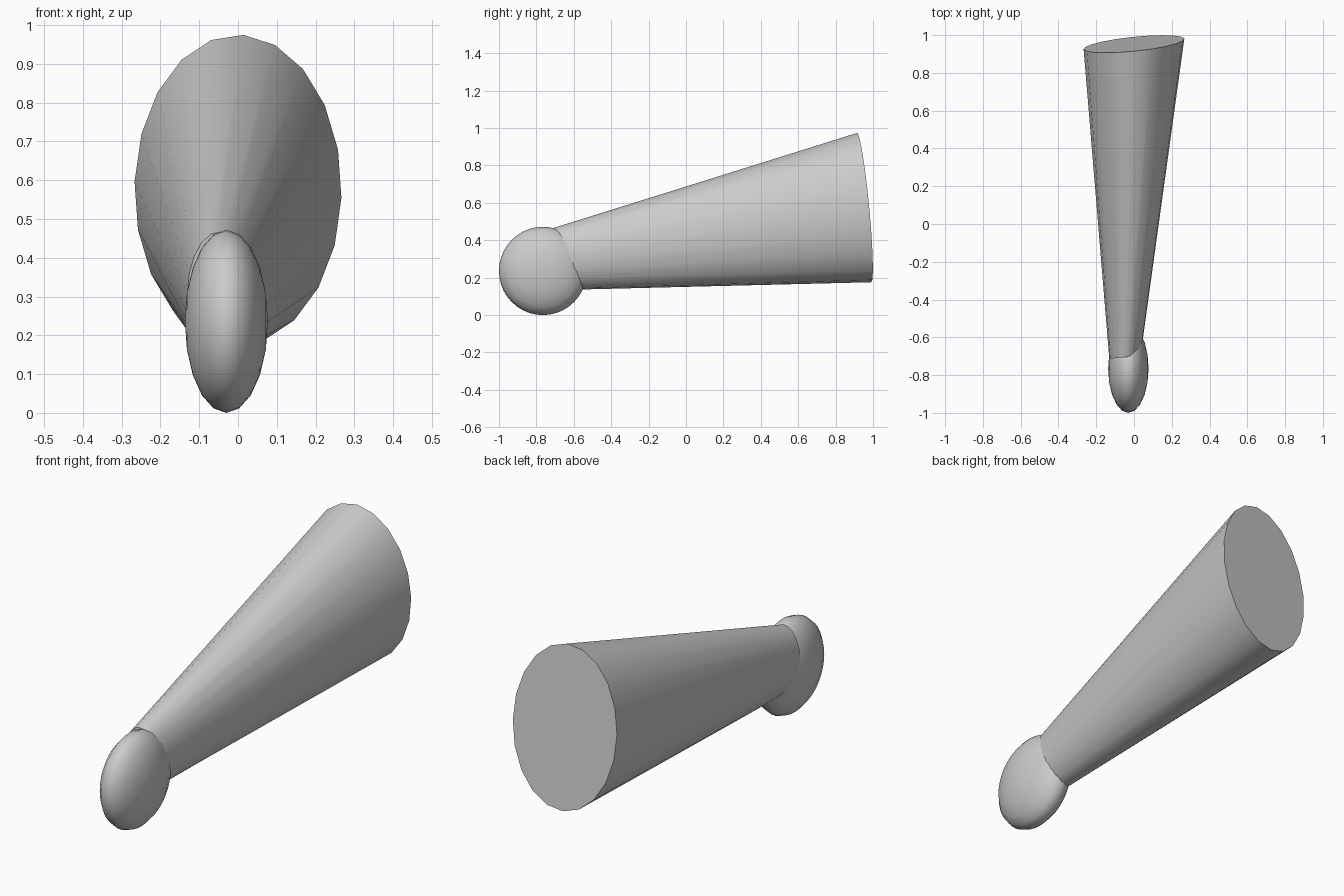
import bpy, bmesh, math
from mathutils import Matrix

if "Cube" in bpy.data.objects:
    bpy.data.objects.remove(bpy.data.objects["Cube"])


def finish(bm, name, angle):
    bmesh.ops.recalc_face_normals(bm, faces=bm.faces)
    mesh = bpy.data.meshes.new(name)
    bm.to_mesh(mesh)
    bm.free()
    obj = bpy.data.objects.new(name, mesh)
    bpy.context.collection.objects.link(obj)
    bpy.ops.object.select_all(action='DESELECT')
    obj.select_set(True)
    bpy.context.view_layer.objects.active = obj
    bpy.ops.object.shade_smooth_by_angle(angle=math.radians(angle))
    return obj


def oval_ring(bm, center, rx, rz, slope_x, slope_z, sides=20, offset=3):
    """Oval of vertices facing along y, tilted by the two slopes."""
    cx, cy, cz = center
    ring = []
    for i in range(sides):
        t = math.radians(offset + 360 * i / sides)
        dx, dz = rx * math.sin(t), rz * math.cos(t)
        ring.append(bm.verts.new((cx + dx, cy + slope_x * dx + slope_z * dz, cz + dz)))
    return ring


# Tapered shaft: oval frustum with flat, slightly tilted ends
bm = bmesh.new()
small = oval_ring(bm, (-0.048, -0.705, 0.30), 0.083, 0.167, 0.10, 0.0)
large = oval_ring(bm, (0.0, 0.953, 0.575), 0.267, 0.40, 0.10, -0.095)
n = len(small)
for i in range(n):
    j = (i + 1) % n
    bm.faces.new((small[i], small[j], large[j], large[i]))
bm.faces.new(small)
bm.faces.new(large)
finish(bm, "tapered_shaft", 40)

# Rounded tip: sphere flattened sideways, poles on the x axis
bm = bmesh.new()
bmesh.ops.create_uvsphere(bm, u_segments=40, v_segments=10, radius=1)
bmesh.ops.transform(bm, verts=bm.verts, matrix=(
    Matrix.Translation((-0.03, -0.765, 0.236))
    @ Matrix.Diagonal((0.107, 0.235, 0.236, 1))
    @ Matrix.Rotation(math.pi / 2, 4, 'Y')))
finish(bm, "rounded_tip", 60)
